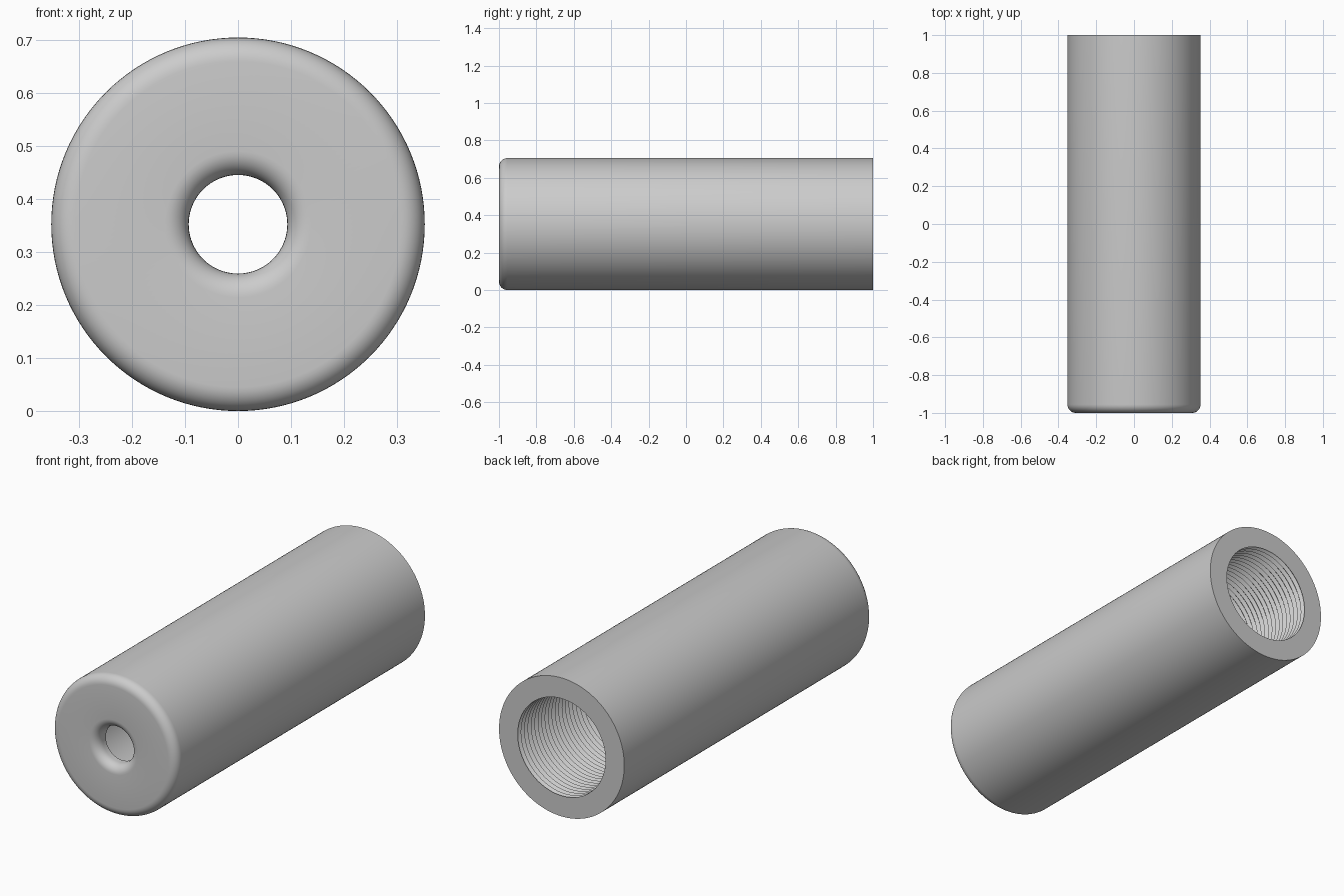
import bpy, bmesh
from math import sin, cos, pi, radians
from mathutils import Vector

cube = bpy.data.objects.get("Cube")
if cube:
    bpy.data.objects.remove(cube, do_unlink=True)

OUTER, HOLE, BORE = 0.3525, 0.093, 0.247   # radii
FILLET, WALL = 0.045, 0.07                 # rounded rims, front wall thickness
THREAD_LENGTH, PITCH, DEPTH = 0.55, 0.0275, 0.014
SIDES = 128


def arc(radius, y, size, start, end, steps=8):
    """Rounded corner as (radius, y) points."""
    angles = [radians(start + (end - start) * i / steps) for i in range(steps + 1)]
    return [(radius + size * cos(a), y + size * sin(a)) for a in angles]


def lathe(name, profile, material):
    """Turn a closed (radius, y) profile around the lengthwise axis."""
    bm = bmesh.new()
    verts = [bm.verts.new((r, y, 0)) for r, y in profile]
    edges = [bm.edges.new((v, verts[i - 1])) for i, v in enumerate(verts)]
    bmesh.ops.spin(bm, geom=verts + edges, cent=(0, 0, 0), axis=(0, 1, 0),
                   angle=2 * pi, steps=SIDES, use_merge=False)
    bmesh.ops.remove_doubles(bm, verts=bm.verts[:], dist=0.0001)
    bmesh.ops.recalc_face_normals(bm, faces=bm.faces[:])
    bmesh.ops.translate(bm, verts=bm.verts[:], vec=Vector((0, 0, OUTER)))
    mesh = bpy.data.meshes.new(name)
    bm.to_mesh(mesh)
    bm.free()
    mesh.materials.append(material)
    obj = bpy.data.objects.new(name, mesh)
    bpy.context.collection.objects.link(obj)
    bpy.ops.object.select_all(action='DESELECT')
    obj.select_set(True)
    bpy.context.view_layer.objects.active = obj
    bpy.ops.object.shade_smooth_by_angle(angle=radians(30))
    return obj


# Plain grey metal
grey = bpy.data.materials.new("grey_metal")
grey.use_nodes = True
colour = (0.6, 0.6, 0.6, 1)
grey.diffuse_color = colour
grey.node_tree.nodes["Principled BSDF"].inputs["Base Color"].default_value = colour

# Front: rounded hole rim, then rounded outer rim, then the straight outside
profile = [(HOLE, -1 + WALL)]
profile += arc(HOLE + FILLET, -1 + FILLET, FILLET, 180, 270)
profile += arc(OUTER - FILLET, -1 + FILLET, FILLET, 270, 360)
profile += [(OUTER, 1)]

# Back opening with screw thread ridges cut into the bore
for i in range(round(THREAD_LENGTH / PITCH)):
    y = 1 - i * PITCH
    profile += [(BORE, y), (BORE + DEPTH, y - PITCH / 2)]

# Smooth chamber behind the front wall
profile += [(BORE, 1 - THREAD_LENGTH), (BORE, -1 + WALL)]

lathe("threaded_tube", profile, grey)
